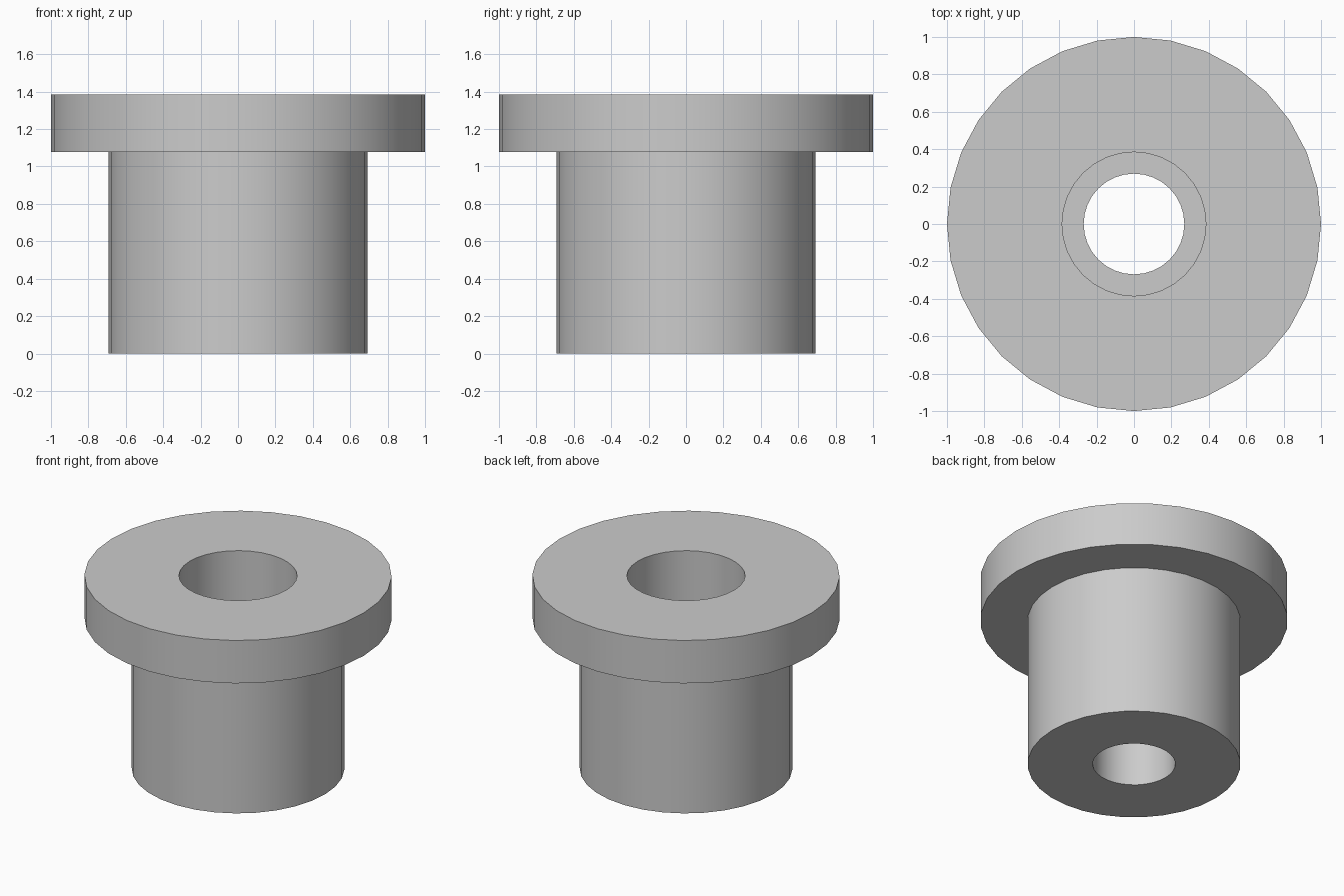
import bpy
import bmesh
import math

cube = bpy.data.objects.get("Cube")
if cube:
    bpy.data.objects.remove(cube, do_unlink=True)

SIDES = 32
UNIT = 1 / 6.5          # flange radius is 6.5 design units

# Closed cross-section (radius, height): hole, counterbore, flange, sleeve
profile = [
    (1.75, 0), (1.75, 3), (2.5, 3), (2.5, 9),
    (6.5, 9), (6.5, 7), (4.5, 7), (4.5, 0),
]

grey = bpy.data.materials.new("plain grey")
grey.use_nodes = True
colour = (0.6, 0.6, 0.6, 1)
grey.diffuse_color = colour
grey.node_tree.nodes["Principled BSDF"].inputs["Base Color"].default_value = colour

# Revolve the cross-section around z
bm = bmesh.new()
rings = []
for radius, height in profile:
    ring = []
    for i in range(SIDES):
        a = math.tau * i / SIDES
        ring.append(bm.verts.new((radius * UNIT * math.cos(a),
                                  radius * UNIT * math.sin(a),
                                  height * UNIT)))
    rings.append(ring)
for k, ring in enumerate(rings):
    after = rings[(k + 1) % len(rings)]
    for i in range(SIDES):
        j = (i + 1) % SIDES
        bm.faces.new((ring[i], ring[j], after[j], after[i]))
bmesh.ops.recalc_face_normals(bm, faces=bm.faces)

mesh = bpy.data.meshes.new("flanged_bushing")
bm.to_mesh(mesh)
bm.free()
mesh.materials.append(grey)
bushing = bpy.data.objects.new("flanged_bushing", mesh)
bpy.context.collection.objects.link(bushing)

# Smooth round walls, sharp rims
bpy.ops.object.select_all(action="DESELECT")
bushing.select_set(True)
bpy.context.view_layer.objects.active = bushing
bpy.ops.object.shade_smooth_by_angle(angle=math.radians(30))
